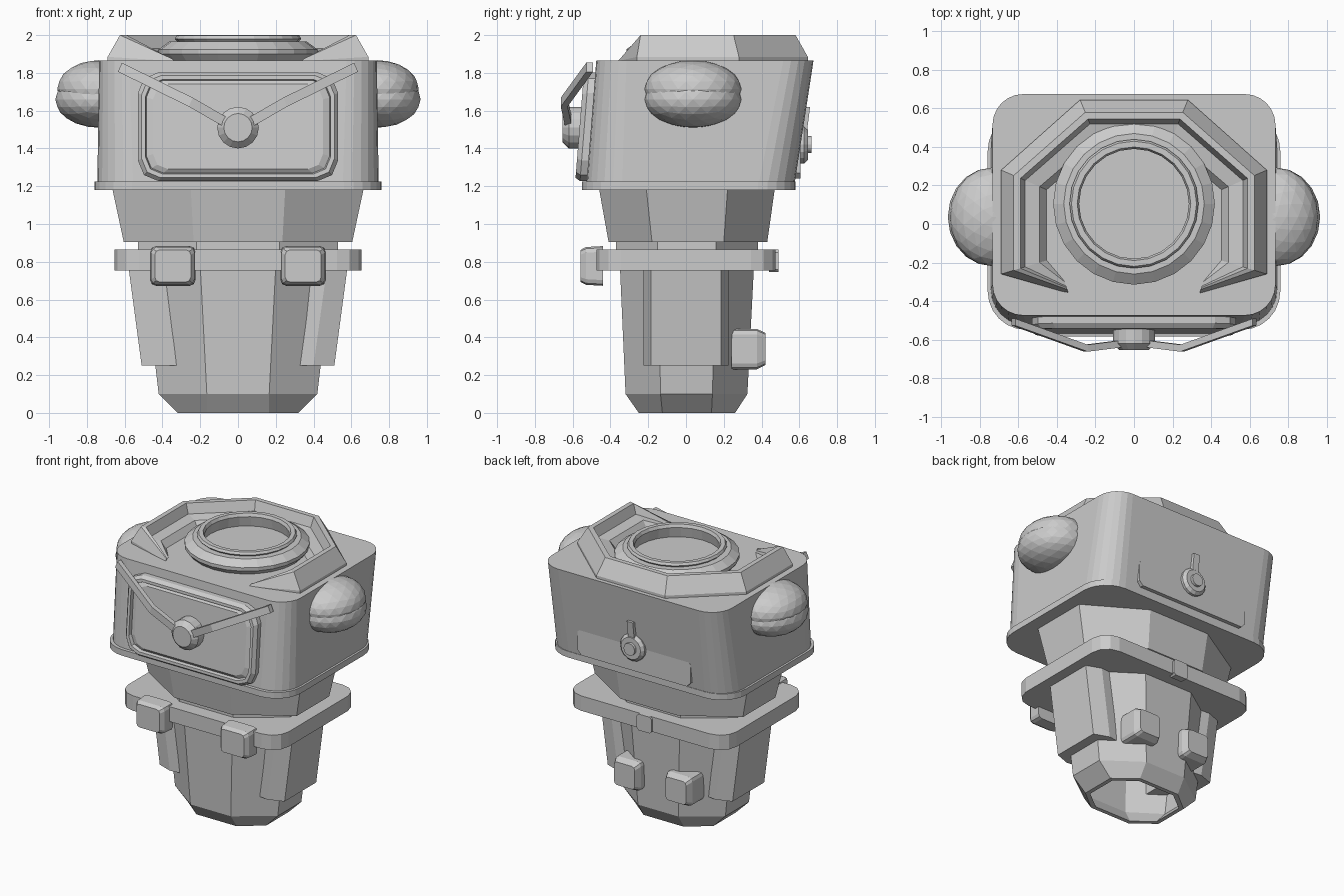
import bpy, bmesh, math
from mathutils import Vector, Matrix

if "Cube" in bpy.data.objects:
    bpy.data.objects.remove(bpy.data.objects["Cube"])


def finish(name, bm):
    bmesh.ops.recalc_face_normals(bm, faces=bm.faces)
    me = bpy.data.meshes.new(name)
    bm.to_mesh(me)
    bm.free()
    ob = bpy.data.objects.new(name, me)
    bpy.context.collection.objects.link(ob)
    return ob


def loft(name, rings, cap_start=True, cap_end=True):
    """Skin a list of equal-length closed rings of 3D points."""
    bm = bmesh.new()
    vs = [[bm.verts.new(p) for p in r] for r in rings]
    n = len(vs[0])
    for a, b in zip(vs, vs[1:]):
        for i in range(n):
            j = (i + 1) % n
            bm.faces.new((a[i], a[j], b[j], b[i]))
    if cap_start:
        bm.faces.new(vs[0])
    if cap_end:
        bm.faces.new(vs[-1])
    return finish(name, bm)


def rrect(hx, hy, rx, ry, n):
    """Rounded rectangle outline; n=1 gives chamfered corners."""
    pts = []
    for q, (sx, sy) in enumerate([(1, 1), (-1, 1), (-1, -1), (1, -1)]):
        for k in range(n + 1):
            a = math.pi / 2 * (q + k / n)
            pts.append((sx * (hx - rx) + rx * math.cos(a), sy * (hy - ry) + ry * math.sin(a)))
    return pts


def flat(z, hx, y0, y1, rx, ry, n=1):
    cy, hy = (y0 + y1) / 2, (y1 - y0) / 2
    return [(x, y + cy, z) for x, y in rrect(hx, hy, rx, ry, n)]


def upright(y, x, z, hx, hz, r, n=2):
    return [(x + u, y, z + v) for u, v in rrect(hx, hz, r, r, n)]


def lathe(name, profile, n, matrix):
    """Spin (radius, height) points around local z."""
    rings = [[matrix @ Vector((r * math.cos(2 * math.pi * i / n), r * math.sin(2 * math.pi * i / n), h))
              for i in range(n)] for r, h in profile]
    return loft(name, rings)


# Hollow tapering lower body, open underneath
loft("lower_body", [
    flat(0.7, 0.44, -0.29, 0.3, 0.26, 0.17),
    flat(0.1, 0.38, -0.28, 0.285, 0.22, 0.15),
    flat(0.0, 0.29, -0.22, 0.23, 0.14, 0.11),
    flat(0.0, 0.32, -0.25, 0.26, 0.155, 0.125),
    flat(0.1, 0.42, -0.32, 0.325, 0.255, 0.185),
    flat(0.78, 0.5, -0.35, 0.36, 0.3, 0.205)])

# Belt, waist and flared neck
loft("belt", [flat(z, 0.655, -0.475, 0.475, 0.13, 0.13, 3) for z in (0.755, 0.865)])
loft("waist", [flat(z, 0.53, -0.37, 0.38, 0.31, 0.22) for z in (0.86, 0.91)])
loft("neck", [flat(0.905, 0.605, -0.41, 0.43, 0.37, 0.23),
              flat(1.185, 0.665, -0.46, 0.47, 0.415, 0.25)])

# Head and its bottom rim
loft("head", [flat(1.2, 0.745, -0.528, 0.573, 0.19, 0.19, 6),
              flat(1.865, 0.735, -0.475, 0.675, 0.16, 0.16, 6)])
loft("head_rim", [flat(z, 0.76, -0.55, 0.58, 0.2, 0.2, 6) for z in (1.18, 1.225)])


# Front window frame following the sloped face
def window_ring(hx, hz, c, d):
    return [(u, -0.53 + 0.08 * (1.515 + v - 1.18) - d, 1.515 + v)
            for u, v in rrect(hx, hz, c, c, 2)]


loft("window_frame", [window_ring(0.53, 0.288, 0.11, -0.02), window_ring(0.53, 0.288, 0.11, 0.035),
                      window_ring(0.51, 0.27, 0.1, 0.06), window_ring(0.49, 0.25, 0.09, 0.06),
                      window_ring(0.485, 0.245, 0.09, 0.035), window_ring(0.45, 0.225, 0.08, 0.05)])

# Front hub and back dial
lathe("front_hub", [(0.11, 0.54), (0.11, 0.62), (0.075, 0.655)], 16,
      Matrix.Translation((0, 0, 1.51)) @ Matrix.Rotation(math.pi / 2, 4, 'X'))
lathe("back_dial", [(0.1, 0.54), (0.1, 0.625), (0.08, 0.645), (0.045, 0.645), (0.045, 0.665)], 16,
      Matrix.Translation((0, 0, 1.42)) @ Matrix.Rotation(-math.pi / 2, 4, 'X'))

# Back plate and upright stick
loft("back_plate", [upright(y, 0, 1.34, 0.46, 0.1, 0.03, 1) for y in (0.52, 0.607)])
loft("back_stick", [[(x, y + (z - 1.45) * 0.13, z) for x, y in
                     ((-0.03, 0.58), (0.03, 0.58), (0.025, 0.635), (-0.025, 0.635))]
                    for z in (1.45, 1.62)])
loft("belt_back_clip", [upright(y, 0, 0.805, 0.06, 0.06, 0.015, 1) for y in (0.44, 0.49)])

for s, side in ((1, "right"), (-1, "left")):
    # Brow bars
    path = [(0.05, -0.62, 1.53), (0.25, -0.645, 1.645), (0.625, -0.51, 1.83)]
    loft("brow_bar_" + side, [[(s * (x + 0.01 * -b), y + a * 0.018, z + b * 0.024)
                               for a, b in ((-1, -1), (1, -1), (1, 1), (-1, 1))]
                              for x, y, z in path])

    # Two-lobed ears
    for part, z, rx, rz in (("upper", 1.715, 0.22, 0.152), ("lower", 1.66, 0.23, 0.15)):
        bm = bmesh.new()
        bmesh.ops.create_icosphere(bm, subdivisions=3, radius=1,
                                   matrix=Matrix.Translation((s * 0.737, 0.037, z))
                                   @ Matrix.Diagonal((rx, 0.256, rz, 1)))
        finish(f"ear_{part}_{side}", bm)

    # Side panels on the body
    loft("side_panel_" + side, [[(s * x, y, z) for x, y in
                                 ((0.28, -0.21), (ix, -0.225), (ox, -0.185),
                                  (ox, 0.185), (ix, 0.225), (0.28, 0.21))]
                                for z, ix, ox in ((0.25, 0.4, 0.51), (0.76, 0.47, 0.578))])

    # Front belt blocks and back buttons
    x = s * 0.345
    loft("belt_block_" + side, [upright(-0.44, x, 0.778, 0.12, 0.105, 0.03),
                                upright(-0.53, x, 0.778, 0.115, 0.1, 0.03),
                                upright(-0.558, x, 0.778, 0.095, 0.085, 0.025)])
    x = s * 0.21
    loft("back_button_" + side, [upright(0.24, x, 0.338, 0.105, 0.107, 0.03),
                                 upright(0.375, x, 0.338, 0.105, 0.107, 0.03),
                                 upright(0.42, x, 0.338, 0.085, 0.085, 0.025)])

# Raised octagonal collar on the head, open and tapering at the front
profile = [(0, 1.86), (0, 1.885), (0.065, 2.0), (0.1, 2.0), (0.125, 1.93), (0.2, 1.915), (0.24, 1.86)]
half = [((0.34, -0.36), (0.1, 0.3), 0.1), ((0.69, -0.26), (-1, 0.3), 1),
        ((0.69, 0.28), (-1, -0.43), 1), ((0.28, 0.645), (-0.41, -1), 1)]
stations = half + [((-p[0], p[1]), (-m[0], m[1]), h) for p, m, h in reversed(half)]
loft("collar", [[(p[0] + m[0] * o, p[1] + m[1] * o, 1.86 + (z - 1.86) * h) for o, z in profile]
                for p, m, h in stations])

# Round hatch ring with a sunken disc
lathe("hatch_ring", [(0.385, 1.86), (0.42, 1.9), (0.42, 1.925), (0.365, 1.965), (0.32, 1.965),
                     (0.335, 1.98), (0.325, 1.997), (0.295, 1.997), (0.285, 1.975), (0.3, 1.9)], 24,
      Matrix.Translation((0, 0.105, 0)))
